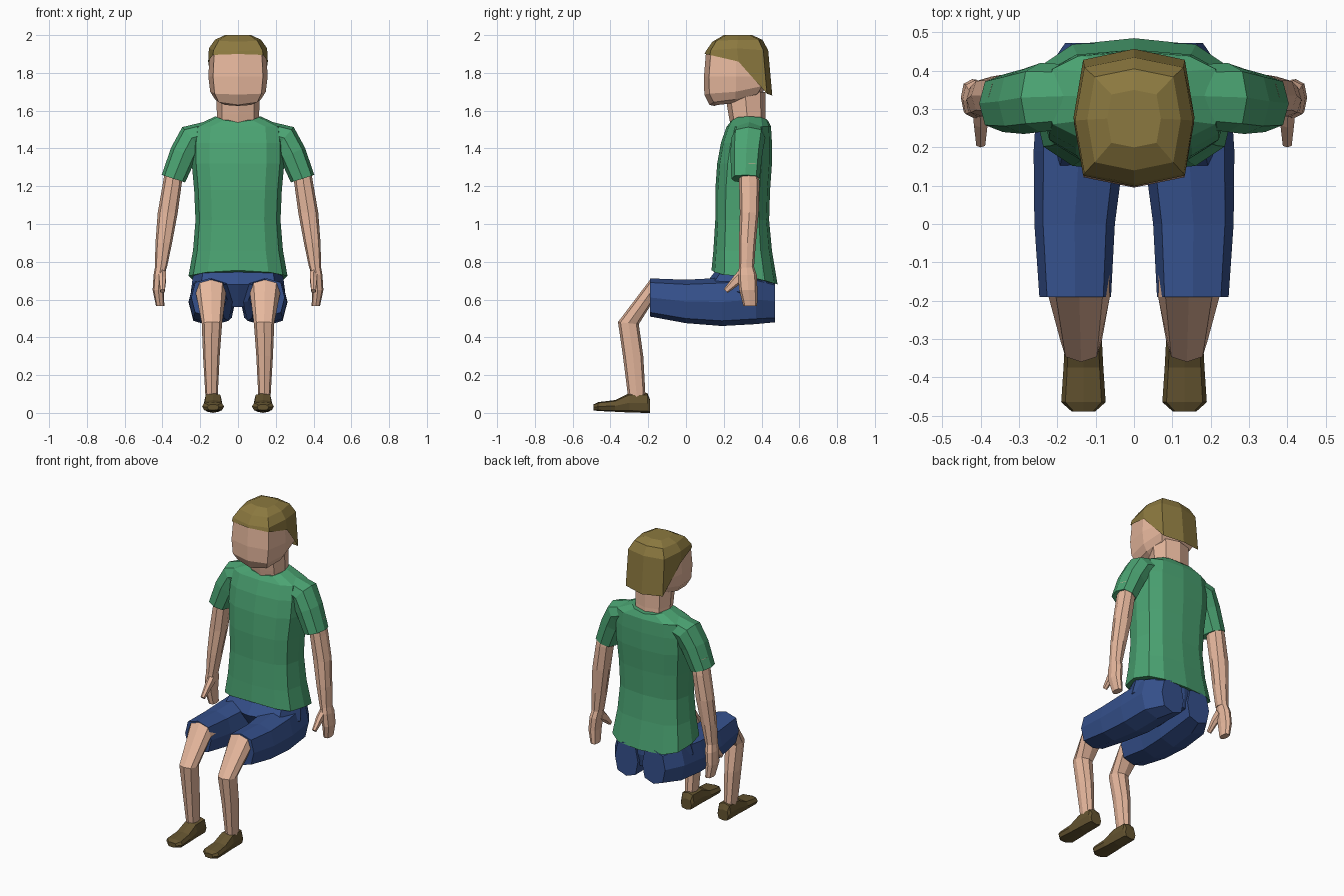
import bpy, bmesh
from math import sin, cos, pi, copysign
from mathutils import Vector


def material(name, rgb):
    m = bpy.data.materials.new(name)
    m.diffuse_color = (*rgb, 1)
    return m


SKIN = material("skin", (0.80, 0.48, 0.34))
GREEN = material("shirt_green", (0.07, 0.37, 0.17))
BLUE = material("shorts_blue", (0.035, 0.08, 0.26))
HAIR = material("hair_brown", (0.26, 0.19, 0.05))
SHOE = material("shoe_brown", (0.13, 0.09, 0.03))


def spow(v, p):
    return 0.0 if abs(v) < 1e-6 else copysign(abs(v) ** p, v)


def ring(c, u, v, n=8, p=0.8):
    """Rounded-box ring around c, spanned by half-axes u and v."""
    c, u, v = Vector(c), Vector(u), Vector(v)
    return [c + u * spow(sin(2 * pi * i / n), p) + v * spow(cos(2 * pi * i / n), p)
            for i in range(n)]


def level(rx, y0, y1, z, n=8, p=0.5):
    """Horizontal ring from y0 (front) to y1; z may list heights front to back."""
    pts = ring((0, (y0 + y1) / 2, 0), (rx, 0, 0), (0, (y0 - y1) / 2, 0), n, p)
    for i, q in enumerate(pts):
        q.z = z[min(i, n - i)] if isinstance(z, (list, tuple)) else z
    return pts


def loft(name, rings, mat, mirror=False, caps=(True, True)):
    """Skin a row of rings with flat faces; optionally mirror across x."""
    bm = bmesh.new()
    rows = [[bm.verts.new(q) for q in r] for r in rings]
    for a, b in zip(rows, rows[1:]):
        for i in range(len(a)):
            j = (i + 1) % len(a)
            bm.faces.new((a[i], a[j], b[j], b[i]))
    if caps[0]:
        bm.faces.new(rows[0])
    if caps[1]:
        bm.faces.new(rows[-1])
    bmesh.ops.recalc_face_normals(bm, faces=bm.faces)
    me = bpy.data.meshes.new(name)
    bm.to_mesh(me)
    bm.free()
    me.materials.append(mat)
    ob = bpy.data.objects.new(name, me)
    bpy.context.collection.objects.link(ob)
    if mirror:
        ob.modifiers.new("mirror", 'MIRROR').use_mirror_merge = False
    return ob


# Head, jaw tilted up towards the back
loft("head", [
    level(0.08, 0.15, 0.36, [1.625, 1.63, 1.64, 1.66, 1.66]),
    level(0.122, 0.125, 0.40, [1.63, 1.645, 1.66, 1.69, 1.69]),
    level(0.147, 0.097, 0.43, [1.685, 1.69, 1.70, 1.73, 1.73]),
    level(0.157, 0.095, 0.435, 1.78),
    level(0.150, 0.105, 0.425, 1.90),
    level(0.10, 0.17, 0.38, 1.95)], SKIN)
loft("neck", [level(0.11, 0.24, 0.425, 1.50, p=0.8),
              level(0.112, 0.225, 0.42, 1.58, p=0.8),
              level(0.115, 0.205, 0.42, 1.70, p=0.8)], SKIN)

# Hair cap, long at the back
loft("hair", [
    level(0.158, 0.098, 0.457, [1.90, 1.895, 1.86, 1.69, 1.68]),
    level(0.154, 0.105, 0.435, [1.915, 1.92, 1.93, 1.92, 1.92]),
    level(0.122, 0.14, 0.405, [1.965, 1.97, 1.975, 1.975, 1.975]),
    level(0.07, 0.20, 0.35, 2.0)], HAIR, caps=(False, True))

# Shirt body with a flared hem, then sleeves
hem = [0.755, 0.745, 0.73, 0.725, 0.70, 0.685, 0.68]
neckline = [1.54, 1.55, 1.565, 1.57, 1.565, 1.555, 1.545]
body = [(0.262, 0.135, 0.485, hem), (0.238, 0.145, 0.455, 0.86),
        (0.225, 0.155, 0.44, 1.02), (0.232, 0.155, 0.445, 1.18),
        (0.245, 0.165, 0.455, 1.32), (0.245, 0.185, 0.455, 1.43),
        (0.235, 0.215, 0.45, 1.515), (0.12, 0.235, 0.435, neckline)]
loft("shirt_body", [level(*b, n=12, p=0.7) for b in body], GREEN)
loft("sleeves", [
    ring((0.13, 0.335, 1.49), (0.01, 0, 0.06), (0, 0.08, 0)),
    ring((0.245, 0.33, 1.455), (0.05, 0, 0.058), (0, 0.09, 0)),
    ring((0.288, 0.32, 1.375), (0.066, 0, 0.03), (0, 0.085, 0)),
    ring((0.342, 0.315, 1.24), (0.062, 0, 0.02), (0, 0.075, 0))], GREEN, mirror=True)

# Arms, hands and thumbs: x, y, z, half width, half depth
arm = [(0.335, 0.33, 1.32, 0.045, 0.05), (0.347, 0.335, 1.22, 0.05, 0.054),
       (0.372, 0.335, 1.06, 0.053, 0.05), (0.393, 0.325, 0.90, 0.044, 0.045),
       (0.408, 0.32, 0.77, 0.032, 0.04)]
hand = [(0.408, 0.32, 0.78, 0.030, 0.038), (0.415, 0.325, 0.73, 0.032, 0.05),
        (0.422, 0.33, 0.65, 0.030, 0.048), (0.412, 0.34, 0.565, 0.022, 0.037)]
for name, rows in (("arms", arm), ("hands", hand)):
    loft(name, [ring((x, y, z), (a, 0, 0), (0, b, 0)) for x, y, z, a, b in rows],
         SKIN, mirror=True)
loft("thumbs", [
    ring((0.402, 0.31, 0.735), (0.022, 0, 0), (0, 0.02, -0.03), 6),
    ring((0.40, 0.265, 0.70), (0.020, 0, 0), (0, 0.013, -0.024), 6),
    ring((0.40, 0.21, 0.645), (0.013, 0, 0), (0, 0.010, -0.010), 6)], SKIN, mirror=True)

# Shorts: waist block and two thigh tubes (y, x inner, x outer, z low, z high)
loft("shorts_waist", [level(0.17, 0.17, 0.45, 0.56, p=0.7),
                      level(0.25, 0.10, 0.465, [0.68, 0.68, 0.64, 0.64, 0.64], p=0.7),
                      level(0.235, 0.155, 0.46, 0.75, p=0.7),
                      level(0.21, 0.18, 0.43, 0.82, p=0.7)], BLUE)
thigh = [(-0.19, 0.06, 0.247, 0.51, 0.712), (0.0, 0.05, 0.26, 0.475, 0.705),
         (0.19, 0.025, 0.262, 0.46, 0.715), (0.37, 0.015, 0.25, 0.47, 0.73),
         (0.472, 0.015, 0.18, 0.48, 0.70)]
loft("shorts_legs", [ring(((a + b) / 2, y, (c + d) / 2), ((b - a) / 2, 0, 0),
                          (0, 0, (d - c) / 2), p=0.7) for y, a, b, c, d in thigh],
     BLUE, mirror=True)

# Knees and shins
loft("lower_legs", [
    ring((0.145, -0.12, 0.635), (0.08, 0, 0), (0, 0, 0.068)),
    ring((0.143, -0.19, 0.635), (0.08, 0, 0), (0, 0, 0.07)),
    ring((0.138, -0.305, 0.475), (0.054, 0, 0), (0, -0.055, 0.006)),
    ring((0.141, -0.28, 0.30), (0.044, 0, 0), (0, -0.054, 0)),
    ring((0.140, -0.26, 0.08), (0.032, 0, 0), (0, -0.046, 0))], SKIN, mirror=True)

# Shoes: y, half width, z low, z high
shoe = [(-0.19, 0.038, 0.0, 0.07), (-0.205, 0.045, 0.0, 0.105),
        (-0.30, 0.048, 0.002, 0.105), (-0.375, 0.052, 0.006, 0.068),
        (-0.465, 0.058, 0.01, 0.057), (-0.49, 0.03, 0.014, 0.045)]
loft("shoes", [ring((0.132, y, (a + b) / 2), (w, 0, 0), (0, 0, (b - a) / 2), p=0.6)
               for y, w, a, b in shoe], SHOE, mirror=True)
